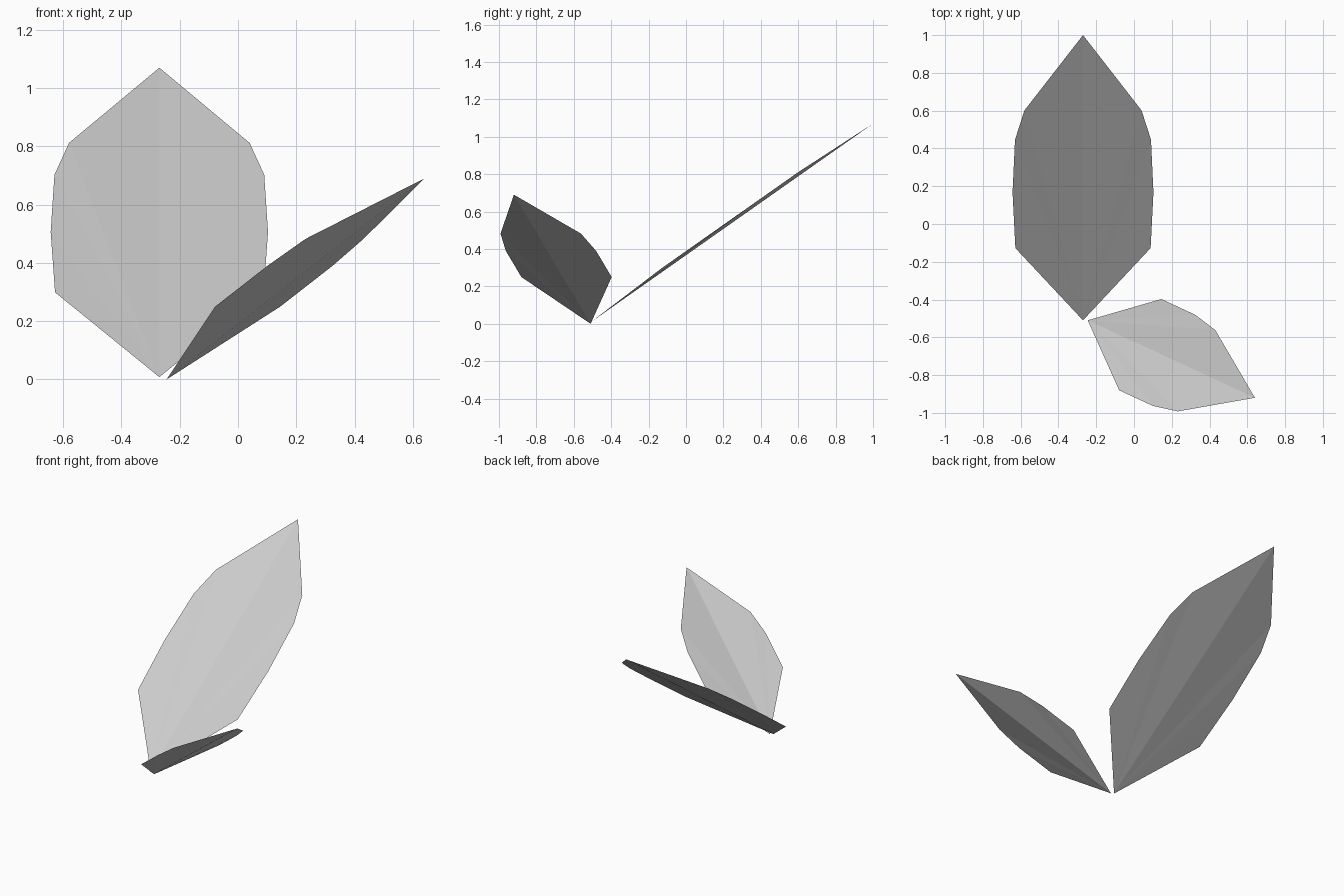
import bpy
from mathutils import Vector

cube = bpy.data.objects.get("Cube")
if cube:
    bpy.data.objects.remove(cube, do_unlink=True)

# One pale grey for both leaves
grey = bpy.data.materials.new("leaf_grey")
grey.use_nodes = True
colour = (0.6, 0.6, 0.6, 1)
grey.diffuse_color = colour
grey.node_tree.nodes["Principled BSDF"].inputs["Base Color"].default_value = colour


def make_leaf(name, base, tip, profile, lift):
    """Folded leaf: straight midrib, mirrored rims raised above it.
    profile holds (fraction along the midrib, half width)."""
    base, tip = Vector(base), Vector(tip)
    along = tip - base
    side = along.cross(Vector((0, 0, 1))).normalized()
    up = side.cross(along).normalized()
    verts = [base, tip]
    faces = []
    for sign in (1, -1):
        first = len(verts)
        for t, width in profile:
            verts.append(base + along * t + side * width * sign + up * lift)
        rim = list(range(first, len(verts)))
        # Fan of flat triangles from the base, closing at the tip
        chain = rim + [1]
        for a, b in zip(chain, chain[1:]):
            faces.append((0, a, b) if sign > 0 else (0, b, a))
    mesh = bpy.data.meshes.new(name)
    mesh.from_pydata(verts, [], faces)
    mesh.materials.append(grey)
    mesh.update()
    leaf = bpy.data.objects.new(name, mesh)
    bpy.context.scene.collection.objects.link(leaf)
    return leaf


# Tall leaf leaning backwards
make_leaf("large_leaf", (-0.27, -0.51, 0.008), (-0.27, 1.0, 1.07),
          [(0.26, 0.358), (0.455, 0.373), (0.64, 0.36), (0.743, 0.31)], 0.018)

# Short leaf leaning forwards and to the left
make_leaf("small_leaf", (-0.245, -0.51, 0.0), (0.64, -0.92, 0.69),
          [(0.33, 0.266), (0.533, 0.266), (0.667, 0.237)], 0.027)
